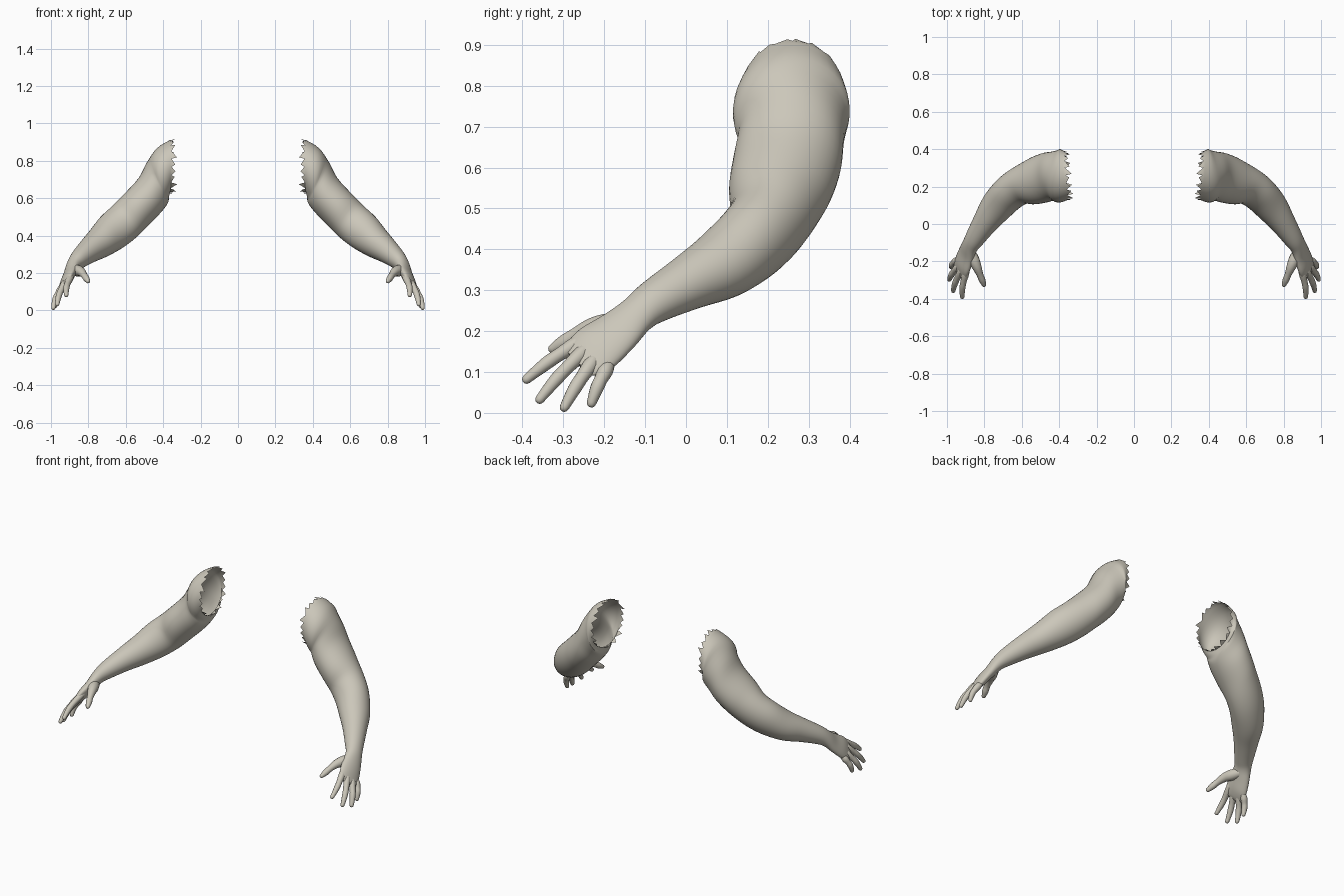
import bpy, bmesh, math, random
from mathutils import Vector as V

if "Cube" in bpy.data.objects:
    bpy.data.objects.remove(bpy.data.objects["Cube"])

random.seed(4)
skin = bpy.data.materials.new("pale_clay")
skin.diffuse_color = (0.60, 0.57, 0.49, 1)
skin.use_nodes = True
skin.node_tree.nodes["Principled BSDF"].inputs["Base Color"].default_value = skin.diffuse_color


def spline(rows, steps):
    """Catmull-Rom through rows of numbers."""
    out = []
    n = len(rows)
    for i in range(n - 1):
        p = [rows[max(i - 1, 0)], rows[i], rows[i + 1], rows[min(i + 2, n - 1)]]
        for s in range(steps):
            t = s / steps
            out.append([0.5 * (2 * b + (c - a) * t + (2 * a - 5 * b + 4 * c - d) * t * t
                               + (3 * b - a - 3 * c + d) * t ** 3) for a, b, c, d in zip(*p)])
    return out + [list(rows[-1])]


def loft(name, rings, sides, torn=False):
    """Skin rings of (centre, v axis, u axis), close the far end, mirror to the other side."""
    bm = bmesh.new()
    loops = []
    for c, v, u in rings:
        loops.append([bm.verts.new(c + v * math.cos(a) + u * math.sin(a))
                      for a in (2 * math.pi * k / sides for k in range(sides))])
    for a, b in zip(loops, loops[1:]):
        for k in range(sides):
            j = (k + 1) % sides
            bm.faces.new((a[k], a[j], b[j], b[k]))
    bm.faces.new(loops[-1])
    if torn:
        # ragged teeth around the open shoulder
        first = loops[0]
        for k in range(0, sides, 2):
            a, m, b = first[k], first[k + 1], first[(k + 2) % sides]
            tip = a.co.lerp(b.co, random.uniform(0.1, 0.9))
            tip.x -= random.uniform(0.015, 0.035)
            tip.z += 0.006 if tip.z > 0.85 else 0
            t = bm.verts.new(tip)
            bm.faces.new((a, m, t))
            bm.faces.new((m, b, t))
    bmesh.ops.recalc_face_normals(bm, faces=bm.faces)
    me = bpy.data.meshes.new(name)
    bm.to_mesh(me)
    bm.free()
    me.materials.append(skin)
    ob = bpy.data.objects.new(name, me)
    bpy.context.collection.objects.link(ob)
    mod = ob.modifiers.new("other_side", 'MIRROR')
    mod.use_axis[0] = True
    bpy.context.view_layer.objects.active = ob
    ob.select_set(True)
    bpy.ops.object.shade_smooth_by_angle(angle=math.radians(50))
    ob.select_set(False)
    return ob


# arm: outer point, inner point, half width
arm = [
    (0.365, 0.26, 0.91, 0.367, 0.26, 0.625, 0.132),
    (0.43, 0.265, 0.87, 0.37, 0.25, 0.60, 0.143),
    (0.485, 0.265, 0.795, 0.38, 0.25, 0.565, 0.130),
    (0.53, 0.26, 0.71, 0.42, 0.235, 0.515, 0.132),
    (0.60, 0.245, 0.63, 0.48, 0.21, 0.455, 0.124),
    (0.67, 0.22, 0.56, 0.545, 0.19, 0.39, 0.102),
    (0.735, 0.17, 0.50, 0.61, 0.15, 0.34, 0.094),
    (0.785, 0.10, 0.435, 0.69, 0.08, 0.295, 0.088),
    (0.835, 0.02, 0.375, 0.755, 0.0, 0.268, 0.070),
    (0.885, -0.07, 0.31, 0.82, -0.085, 0.235, 0.055),
    (0.908, -0.12, 0.265, 0.85, -0.12, 0.215, 0.050),
    (0.922, -0.168, 0.217, 0.872, -0.162, 0.183, 0.060),
    (0.939, -0.217, 0.175, 0.893, -0.213, 0.147, 0.068),
    (0.944, -0.252, 0.141, 0.916, -0.248, 0.123, 0.062),
    (0.944, -0.266, 0.126, 0.930, -0.264, 0.118, 0.045),
]
rows = spline(arm, 4)
mids = [(V(r[:3]) + V(r[3:6])) / 2 for r in rows]
rings = []
for i, r in enumerate(rows):
    d = mids[min(i + 1, len(mids) - 1)] - mids[max(i - 1, 0)]
    v = (V(r[:3]) - V(r[3:6])) / 2
    rings.append((mids[i], v, d.cross(v).normalized() * r[6]))
loft("arm", rings, 40, torn=True)

# fingers: points along each one with a radius
BACK = V((0.84, -0.1, 0.53))


def finger(name, pts):
    rows = spline(pts, 4)
    end, prev = V(rows[-1][:3]), V(rows[-2][:3])
    d = (end - prev).normalized()
    r0 = rows[-1][3]
    # rounded tip
    for a in (30, 55, 75):
        a = math.radians(a)
        rows.append([*(end + d * r0 * math.sin(a)), r0 * math.cos(a)])
    c = [V(r[:3]) for r in rows]
    rings = []
    for i, r in enumerate(rows):
        d = (c[min(i + 1, len(c) - 1)] - c[max(i - 1, 0)]).normalized()
        v = (BACK - d * BACK.dot(d)).normalized()
        rings.append((c[i], v * r[3], d.cross(v) * r[3]))
    loft(name, rings, 14)


def straight_finger(name, base, tip):
    b, t = V(base), V(tip)
    pts = []
    for f, arch, r in ((-0.25, -0.004, 0.014), (0, 0.003, 0.019), (0.3, 0.008, 0.0165),
                       (0.52, 0.009, 0.0165), (0.75, 0.005, 0.014), (0.92, 0, 0.0115)):
        pts.append((*(b.lerp(t, f) + BACK * arch), r))
    finger(name, pts)


straight_finger("index_finger", (0.898, -0.268, 0.167), (0.92, -0.40, 0.075))
straight_finger("middle_finger", (0.925, -0.258, 0.141), (0.97, -0.366, 0.024))
straight_finger("ring_finger", (0.942, -0.232, 0.117), (0.991, -0.303, 0.005))
straight_finger("little_finger", (0.950, -0.197, 0.101), (0.979, -0.234, 0.018))
finger("thumb", [(0.880, -0.14, 0.215, 0.026), (0.858, -0.19, 0.212, 0.031),
                 (0.840, -0.23, 0.207, 0.025), (0.824, -0.27, 0.190, 0.018),
                 (0.812, -0.30, 0.172, 0.0175), (0.802, -0.325, 0.157, 0.012)])
